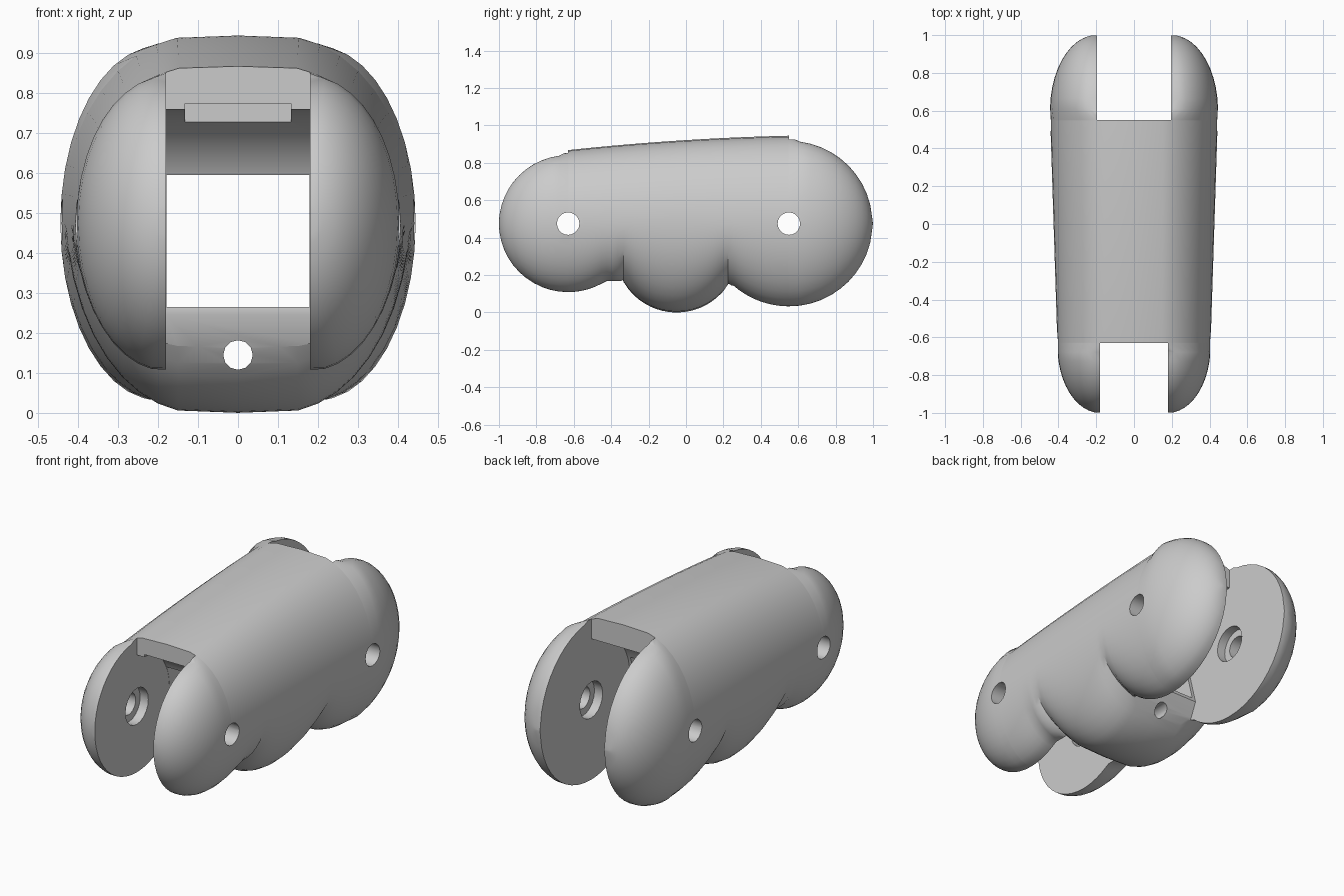
import bpy, bmesh
from math import sin, cos, pi, sqrt

if "Cube" in bpy.data.objects:
    bpy.data.objects.remove(bpy.data.objects["Cube"])

ZC = 0.475                      # height of both hinge axes
FY, FR = -0.63, 0.37            # front hinge position and lobe radius
BY, BR = 0.55, 0.447            # back hinge position and lobe radius


def arc(d, r):
    return sqrt(max(0.0, r * r - d * d))


def mesh_object(name, bm):
    bmesh.ops.recalc_face_normals(bm, faces=bm.faces)
    me = bpy.data.meshes.new(name)
    bm.to_mesh(me)
    bm.free()
    ob = bpy.data.objects.new(name, me)
    bpy.context.collection.objects.link(ob)
    return ob


def loft(name, rings):
    bm = bmesh.new()
    rows = [[bm.verts.new(p) for p in ring] for ring in rings]
    n = len(rows[0])
    for a, b in zip(rows, rows[1:]):
        for i in range(n):
            j = (i + 1) % n
            bm.faces.new((a[i], a[j], b[j], b[i]))
    bm.faces.new(rows[0])
    bm.faces.new(rows[-1])
    return mesh_object(name, bm)


def prism(name, profile, x0, x1):
    return loft(name, [[(x, y, z) for y, z in profile] for x in (x0, x1)])


def circle(cy, cz, r, n=20):
    return [(cy + r * cos(2 * pi * i / n), cz + r * sin(2 * pi * i / n)) for i in range(n)]


def box(name, x, y0, y1, z0, z1):
    return prism(name, [(y0, z0), (y1, z0), (y1, z1), (y0, z1)], -x, x)


def section(y):
    # half width, top and bottom heights, flat widths of the top and bottom
    if y < -0.65:
        h = 0.18 + 0.225 * arc((y + 0.65) / 0.35, 1)
    elif y > 0.6:
        h = 0.2 + 0.245 * arc((y - 0.6) / 0.4, 1)
    else:
        h = 0.405 + 0.04 * (y + 0.65) / 1.25
    if y < FY:
        up = dn = arc(y - FY, FR)
        ft = fb = 0.18
    elif y > BY:
        up = dn = arc(y - BY, BR)
        ft = fb = 0.2
    else:
        t = (y - FY) / (BY - FY)
        up = 0.393 + 0.077 * t + 0.05 * t * (1 - t)
        dn = max(arc(y - FY, FR), arc(y - BY, BR), 0.31 if y < 0 else 0.335)
        b = arc(y + 0.05, 0.33)
        if b:
            dn = max(dn, ZC - 0.33 + b)
        ft = 0.1
        fb = 0.1 if -0.34 < y < 0.24 else 0.18
    ring = []
    n = 40
    for i in range(n + 2):
        top = i <= n // 2
        k = i if top else i - 1
        a = 2 * pi * k / n
        f = ft if top else fb
        c, s = cos(a), sin(a)
        if i == n + 1:
            continue
        sg = 1 if c > 1e-6 else (-1 if c < -1e-6 else 0)
        ring.append((sg * f + (h - f) * c, y, ZC + max(up if s > 0 else dn, 0.004) * s))
    # drop the doubled widest point
    return ring[:n // 2 + 1] + ring[n // 2 + 2:]


# main body
stations = [FY - FR * sin(pi / 2 * i / 12) for i in range(12, -1, -1)]
stations += [FY + 0.002] + [FY + (BY - FY) * i / 40 for i in range(1, 40)] + [BY - 0.002]
stations += [BY + 0.45 * sin(pi / 2 * i / 12) for i in range(13)]
stations[0], stations[-1] = -0.999, 0.999
body = loft("finger_link_body", [section(y) for y in stations])

cutters = []

# front fork gap with a round knuckle seat
R = 0.285
front = [(-1.2, 1.2), (FY, 1.2)]
front += [(FY + R * sin(pi / 2 * i / 10), ZC + R * cos(pi / 2 * i / 10)) for i in range(11)]
front += [(-0.37, 0.245), (-0.33, 0.155), (-0.29, 0.1), (-0.29, -0.2), (-1.2, -0.2)]
cutters.append(prism("front_gap_cutter", front, -0.18, 0.18))

# back fork gap
R = 0.34
back = [(1.2, 1.2), (BY, 1.2)]
back += [(BY - R * sin(pi / 2 * i / 10), ZC + R * cos(pi / 2 * i / 10)) for i in range(11)]
back += [(0.27, 0.245), (0.235, 0.165), (0.2, 0.115), (0.2, -0.2), (1.2, -0.2)]
cutters.append(prism("back_gap_cutter", back, -0.197, 0.197))

# passage through the middle, and the shallow slot under the front edge
cutters.append(box("passage_cutter", 0.179, -0.5, 0.4, 0.265, 0.596))
cutters.append(box("slot_cutter", 0.133, -0.8, -0.5, 0.72, 0.775))

# hinge pin holes with wider inner recesses
for name, y, gap in (("front", FY, 0.18), ("back", BY, 0.197)):
    cutters.append(prism(name + "_pin_cutter", circle(y, ZC, 0.06), -0.7, 0.7))
    cutters.append(prism(name + "_recess_cutter", circle(y, ZC, 0.1), -gap - 0.05, gap + 0.05))

# cord hole through the lower bump
cutters.append(loft("cord_hole_cutter",
                    [[(x, y, z + 0.145) for x, z in circle(0, 0, 0.037, 12)] for y in (-0.6, 0.6)]))

bpy.context.view_layer.objects.active = body
body.select_set(True)
for c in cutters:
    c.hide_render = True
    m = body.modifiers.new(c.name, 'BOOLEAN')
    m.operation = 'DIFFERENCE'
    m.solver = 'EXACT'
    m.object = c
    bpy.ops.object.modifier_apply(modifier=m.name)
for c in cutters:
    bpy.data.objects.remove(c, do_unlink=True)
bpy.ops.object.shade_smooth_by_angle(angle=0.6)
